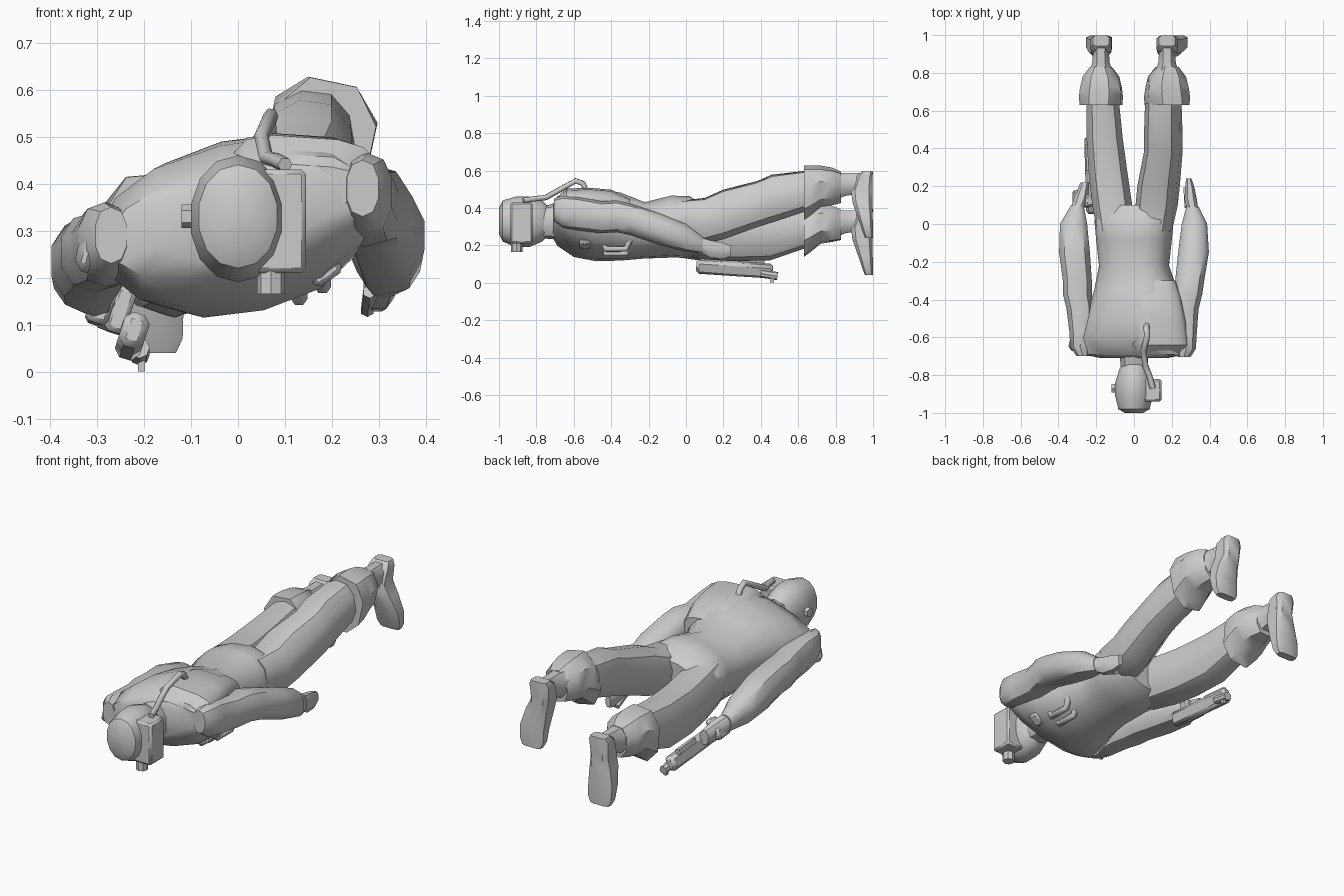
import bpy, bmesh, math
from mathutils import Vector, Euler

default = bpy.data.objects.get("Cube")
if default:
    bpy.data.objects.remove(default, do_unlink=True)


def finish(name, bm, angle=40):
    """Turn a bmesh into a named object with smooth shading and sharp edges."""
    bmesh.ops.recalc_face_normals(bm, faces=bm.faces)
    mesh = bpy.data.meshes.new(name)
    bm.to_mesh(mesh)
    bm.free()
    obj = bpy.data.objects.new(name, mesh)
    bpy.context.collection.objects.link(obj)
    bpy.ops.object.select_all(action="DESELECT")
    obj.select_set(True)
    bpy.context.view_layer.objects.active = obj
    bpy.ops.object.shade_smooth_by_angle(angle=math.radians(angle))
    return obj


def soft(value, power):
    return math.copysign(abs(value) ** power, value)


def loft(name, rings, sides=10, roll=0, upright=False, power=0.85):
    """Skin oval rings (station, x, height, half width, half height).

    Stations run along y, or along z with the third value as y if upright.
    """
    bm = bmesh.new()
    tilt = math.radians(roll)
    loops = []
    for station, x, h, rx, rh in rings:
        loop = []
        for i in range(sides):
            a = math.tau * (i + 0.5) / sides
            u, v = rx * soft(math.cos(a), power), rh * soft(math.sin(a), power)
            px = x + u * math.cos(tilt) - v * math.sin(tilt)
            ph = h + u * math.sin(tilt) + v * math.cos(tilt)
            point = (px, ph, station) if upright else (px, station, ph)
            loop.append(bm.verts.new(point))
        loops.append(loop)
    for low, high in zip(loops, loops[1:]):
        for i in range(sides):
            j = (i + 1) % sides
            bm.faces.new((low[i], low[j], high[j], high[i]))
    bm.faces.new(loops[0])
    bm.faces.new(loops[-1])
    return finish(name, bm)


def box(name, center, size, turn=(0, 0, 0), bevel=0.0):
    bm = bmesh.new()
    bmesh.ops.create_cube(bm, size=1)
    bmesh.ops.scale(bm, vec=size, verts=bm.verts)
    if bevel:
        bmesh.ops.bevel(bm, geom=bm.edges[:], offset=bevel, segments=1, affect="EDGES")
    rotation = Euler([math.radians(t) for t in turn]).to_matrix()
    bmesh.ops.rotate(bm, matrix=rotation, verts=bm.verts)
    bmesh.ops.translate(bm, vec=center, verts=bm.verts)
    return finish(name, bm)


def rod(name, start, end, radius, sides=8):
    start, end = Vector(start), Vector(end)
    span = end - start
    bm = bmesh.new()
    bmesh.ops.create_cone(bm, cap_ends=True, segments=sides, radius1=radius,
                          radius2=radius, depth=span.length)
    rotation = span.to_track_quat("Z", "Y").to_matrix()
    bmesh.ops.rotate(bm, matrix=rotation, verts=bm.verts)
    bmesh.ops.translate(bm, vec=(start + end) / 2, verts=bm.verts)
    return finish(name, bm)


def tube(name, points, radius):
    curve = bpy.data.curves.new(name, "CURVE")
    curve.dimensions = "3D"
    curve.bevel_depth = radius
    curve.bevel_resolution = 1
    curve.use_fill_caps = True
    spline = curve.splines.new("POLY")
    spline.points.add(len(points) - 1)
    for target, point in zip(spline.points, points):
        target.co = (*point, 1)
    obj = bpy.data.objects.new(name, curve)
    bpy.context.collection.objects.link(obj)
    return obj


# Torso, rolled so the left shoulder lies higher
loft("torso", [
    (-.71, .0, .33, .18, .08), (-.69, .0, .33, .28, .11),
    (-.6, .0, .32, .3, .165), (-.48, .01, .31, .26, .185),
    (-.35, .01, .3, .22, .175), (-.22, .0, .28, .185, .145),
    (-.08, .0, .3, .2, .16), (.02, .0, .3, .21, .155),
    (.1, .0, .29, .17, .11)], sides=14, roll=14)
loft("neck", [(-.8, .0, .32, .07, .08), (-.68, .0, .33, .08, .1)])
loft("back_plate", [
    (-.7, .14, .4, .13, .04), (-.64, .14, .42, .155, .08),
    (-.52, .13, .42, .145, .085), (-.4, .12, .415, .13, .08),
    (-.3, .11, .39, .11, .06)], sides=12, roll=-4, power=.6)

# Head with side mask and filter
loft("head", [
    (-1, .0, .33, .05, .07), (-.98, .0, .33, .085, .11),
    (-.91, .0, .325, .102, .135), (-.84, .0, .325, .102, .135),
    (-.77, .0, .33, .08, .11), (-.74, .0, .33, .06, .08)],
    sides=14, power=.95)
box("mask_block", (.09, -.88, .32), (.11, .12, .22), bevel=.01)
rod("mask_filter", (.07, -.905, .165), (.07, -.905, .24), .03)
rod("ear_cap", (-.12, -.87, .33), (-.08, -.87, .33), .025, 6)
tube("air_hose", [
    (.1, -.87, .44), (.08, -.8, .45), (.06, -.75, .455), (.05, -.67, .5),
    (.07, -.59, .545), (.065, -.55, .53), (.07, -.53, .48)], .016)

# Legs
loft("left_leg", [
    (-.04, .1, .34, .1, .1), (.1, .12, .33, .11, .125),
    (.2, .13, .365, .11, .135), (.38, .155, .42, .1, .125),
    (.46, .155, .45, .1, .13), (.64, .155, .49, .095, .11)], roll=10)
loft("right_leg", [
    (-.04, -.1, .28, .1, .13), (.1, -.115, .26, .11, .135),
    (.25, -.135, .25, .108, .135), (.45, -.155, .255, .1, .135),
    (.64, -.165, .295, .09, .11)])

# Boots: shared shape, shifted to each leg
for side, x, z, toe_out, roll in (("left", .175, .51, .04, -12),
                                  ("right", -.175, .31, -.01, 5)):
    loft(side + "_boot_cuff", [
        (.63, x, z - .03, .115, .148), (.67, x, z - .015, .12, .133),
        (.72, x, z + .005, .115, .11), (.78, x, z + .005, .1, .1),
        (.83, x, z, .06, .085)], sides=8, roll=roll)
    loft(side + "_ankle", [
        (.78, x, z, .08, .085), (.85, x, z + .015, .05, .065),
        (.91, x, z + .02, .045, .06), (.97, x, z + .02, .055, .06)], sides=8)
    loft(side + "_foot", [
        (z + .085, x, .97, .045, .03), (z + .06, x, .955, .058, .045),
        (z - .02, x, .94, .052, .06),
        (z - .08, x + toe_out / 2, .944, .062, .056),
        (z - .17, x + toe_out, .96, .072, .04),
        (z - .24, x + toe_out, .972, .07, .028),
        (z - .27, x + toe_out, .978, .055, .022)],
        sides=8, upright=True, power=.5)

# Arms
loft("left_arm", [
    (-.705, .265, .39, .035, .06), (-.66, .275, .38, .055, .085),
    (-.58, .27, .37, .065, .09), (-.45, .27, .35, .075, .085),
    (-.37, .285, .355, .08, .085), (-.3, .295, .34, .08, .085),
    (-.15, .315, .29, .085, .085), (.0, .32, .24, .07, .075),
    (.09, .31, .2, .035, .045)])
loft("left_hand", [
    (.06, .315, .21, .03, .04), (.13, .3, .18, .035, .05),
    (.2, .295, .17, .025, .045), (.24, .29, .17, .015, .03)], sides=8)
rod("left_thumb", (.28, .09, .17), (.275, .19, .13), .015, 6)
loft("right_arm", [
    (-.7, -.27, .29, .035, .06), (-.65, -.285, .28, .055, .08),
    (-.57, -.28, .27, .065, .09), (-.45, -.285, .26, .075, .085),
    (-.37, -.3, .255, .08, .085), (-.3, -.3, .25, .08, .085),
    (-.15, -.315, .235, .085, .09), (.0, -.32, .205, .075, .075),
    (.1, -.3, .16, .035, .045)])
loft("right_hand", [
    (.07, -.305, .17, .035, .04), (.14, -.28, .14, .04, .05),
    (.22, -.26, .12, .025, .04)], sides=8)

# Flared right shoulder edge
box("right_shoulder_flap", (-.305, -.62, .27), (.05, .11, .12), (0, 15, -15), .02)

# Chest straps and pouch under the body
for i, (x, z) in enumerate(((.13, .155), (.18, .18))):
    tube(f"chest_loop_{i + 1}", [
        (x, -.45, z + .05), (x, -.43, z), (x, -.32, z), (x, -.3, z + .05)], .018)
box("chest_pouch", (.18, -.54, .22), (.07, .06, .06), (0, -35, 0), .01)

# Held weapon
tilt = (-4, 18, 0)
box("gun_body", (-.225, .26, .075), (.055, .41, .075), tilt, .015)
box("gun_grip", (-.25, .12, .13), (.045, .06, .1), tilt, .01)
box("gun_stock", (-.295, .13, .13), (.05, .1, .06), tilt, .01)
box("gun_top_rail", (-.245, .35, .12), (.025, .14, .025), tilt)
rod("gun_barrel", (-.21, .4, .05), (-.21, .49, .035), .022)
box("gun_sight", (-.205, .46, .015), (.015, .02, .03))
